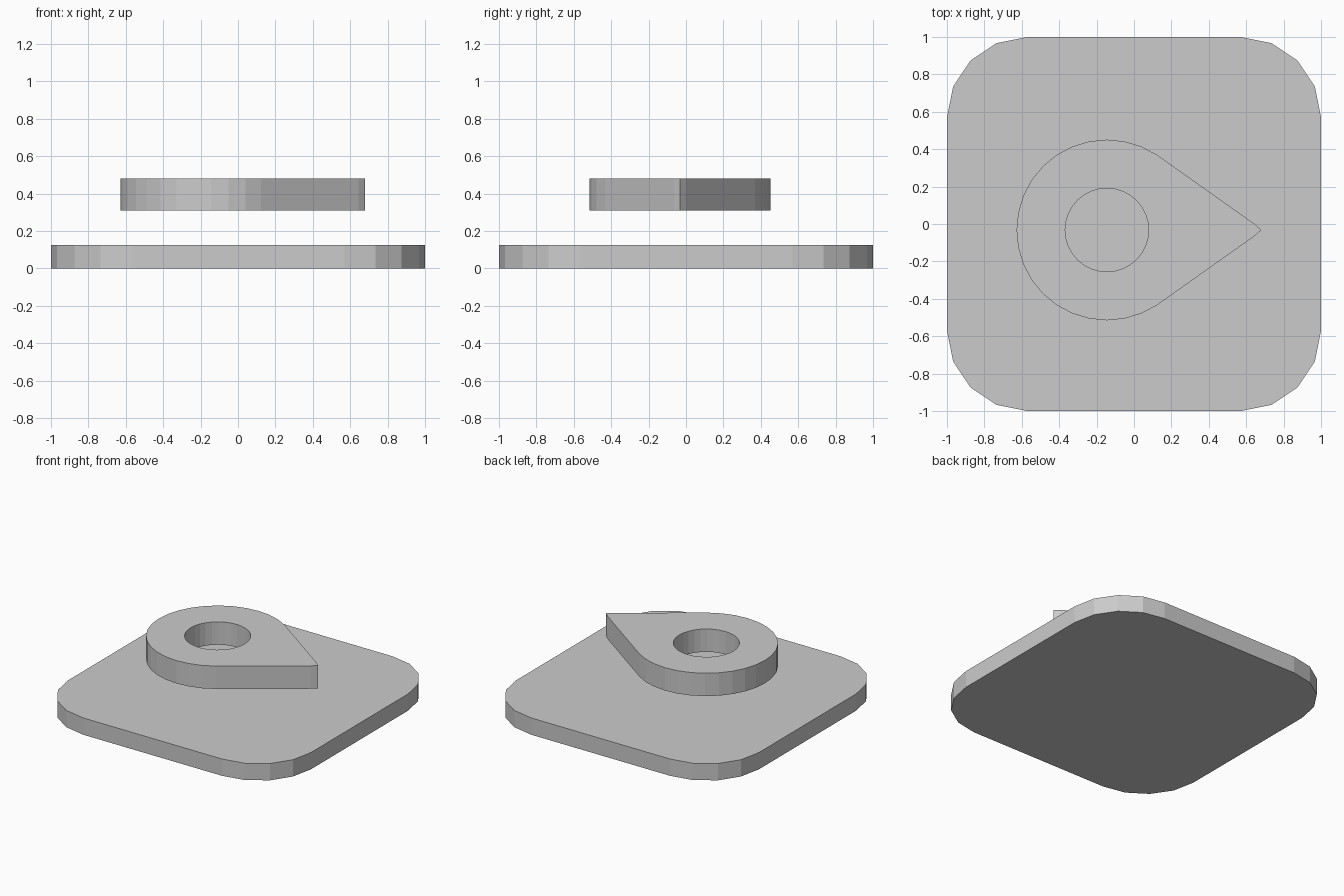
import bpy
import bmesh
from math import sin, cos, radians

cube = bpy.data.objects.get("Cube")
if cube:
    bpy.data.objects.remove(cube, do_unlink=True)

GREY = (0.6, 0.6, 0.6, 1.0)
grey = bpy.data.materials.new("light_grey")
grey.use_nodes = True
grey.diffuse_color = GREY
grey.node_tree.nodes["Principled BSDF"].inputs["Base Color"].default_value = GREY


def arc(cx, cy, radius, start, end, steps):
    """Points along an arc, angles in degrees."""
    angles = [radians(start + (end - start) * i / steps) for i in range(steps + 1)]
    return [(cx + radius * cos(a), cy + radius * sin(a)) for a in angles]


def finish(bm, name):
    bmesh.ops.recalc_face_normals(bm, faces=bm.faces)
    mesh = bpy.data.meshes.new(name)
    bm.to_mesh(mesh)
    bm.free()
    mesh.materials.append(grey)
    obj = bpy.data.objects.new(name, mesh)
    bpy.context.collection.objects.link(obj)
    return obj


def extrude_up(bm, faces, height):
    result = bmesh.ops.extrude_face_region(bm, geom=faces, use_keep_orig=True)
    top = [v for v in result["geom"] if isinstance(v, bmesh.types.BMVert)]
    bmesh.ops.translate(bm, verts=top, vec=(0, 0, height))


# Base plate: square with four-segment rounded corners
CORNER = 0.43
INSET = 1 - CORNER
outline = []
for i, (sx, sy) in enumerate([(1, 1), (-1, 1), (-1, -1), (1, -1)]):
    outline += arc(sx * INSET, sy * INSET, CORNER, 90 * i, 90 * i + 90, 4)
bm = bmesh.new()
face = bm.faces.new([bm.verts.new((x, y, 0)) for x, y in outline])
extrude_up(bm, [face], 0.125)
finish(bm, "base_plate")

# Teardrop marker floating above the plate, with a round through hole
CX, CY = -0.145, -0.032
BOTTOM, TOP = 0.31, 0.48
STEP = 11.25
outer = arc(CX, CY, 0.483, 5 * STEP, 360 - 5 * STEP, 22)
outer += [(0.645, CY - 0.032), (0.68, CY), (0.645, CY + 0.032)]
inner = arc(CX, CY, 0.223, 0, 360 - STEP, 31)

bm = bmesh.new()
edges = []
for loop in (outer, inner):
    verts = [bm.verts.new((x, y, BOTTOM)) for x, y in loop]
    edges += [bm.edges.new((verts[i - 1], verts[i])) for i in range(len(verts))]
bmesh.ops.triangle_fill(bm, edges=edges, use_beauty=True, normal=(0, 0, 1))
extrude_up(bm, bm.faces[:], TOP - BOTTOM)
finish(bm, "teardrop_marker")
